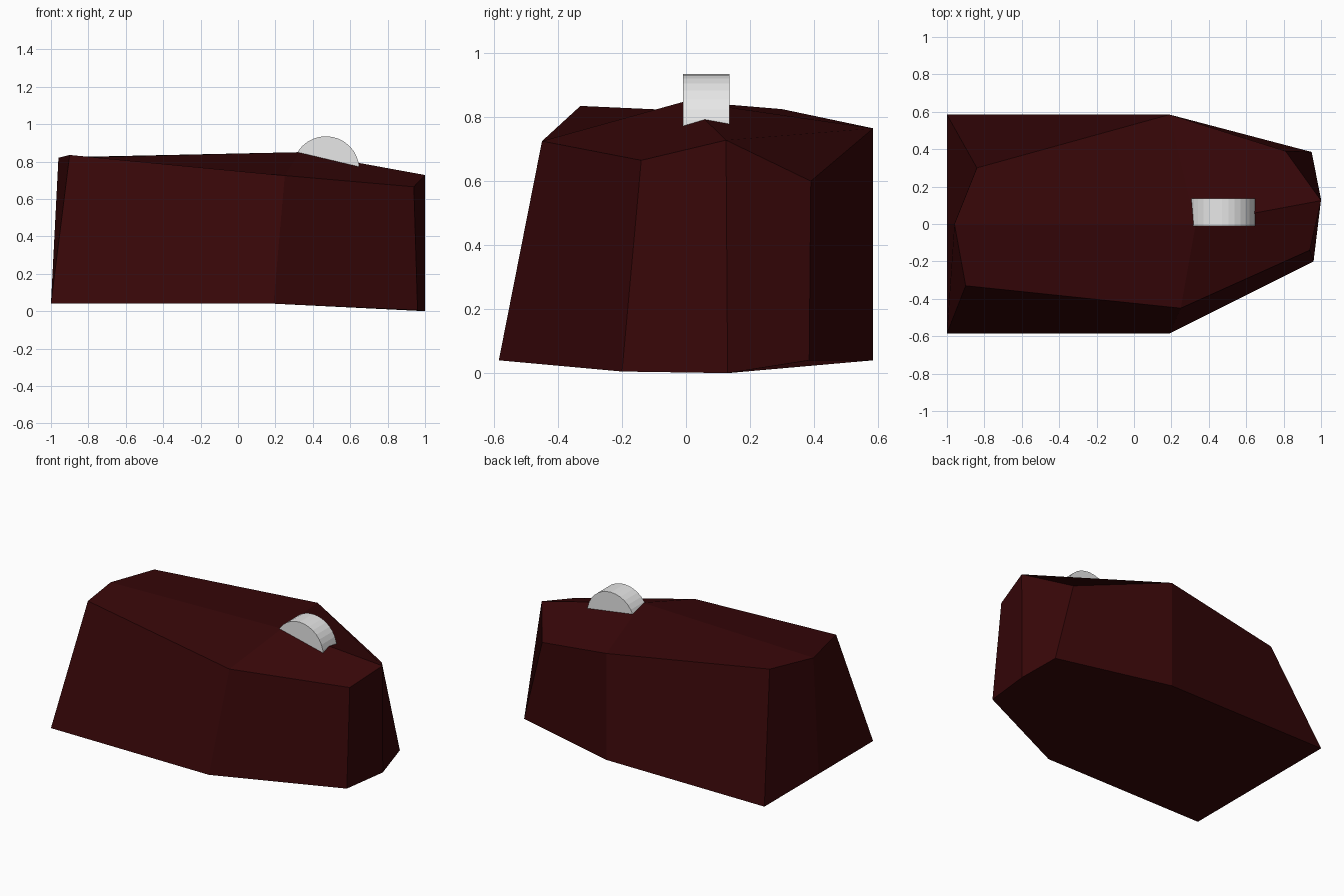
import bpy, math

cube = bpy.data.objects.get("Cube")
if cube:
    bpy.data.objects.remove(cube, do_unlink=True)


def make_material(name, rgb):
    mat = bpy.data.materials.new(name)
    color = (*rgb, 1.0)
    mat.use_nodes = True
    mat.diffuse_color = color
    bsdf = mat.node_tree.nodes["Principled BSDF"]
    bsdf.inputs["Base Color"].default_value = color
    bsdf.inputs["Roughness"].default_value = 0.8
    return mat


dark_red = make_material("dark_red", (0.038, 0.002, 0.0025))
light_grey = make_material("light_grey", (0.8, 0.8, 0.8))

# Faceted body: matching base and rim outlines, each closed around a centre
base = [(-1, -.585, .04), (.19, -.585, .04), (.96, -.2, .005), (1, .13, 0),
        (.95, .385, .04), (.19, .585, .04), (-1, .585, .04), (-1, 0, .04)]
rim = [(-.9, -.33, .835), (.25, -.45, .725), (.94, -.14, .665), (1, .125, .728),
       (.81, .39, .6), (.19, .585, .765), (-.84, .3, .825), (-.96, 0, .82)]
base_centre, ridge_peak = (.19, 0, .04), (.33, 0, .85)

n = len(base)
C, P = 2 * n, 2 * n + 1
r = range(n, 2 * n)

# Side walls
faces = []
for i in range(n):
    j = (i + 1) % n
    faces.append((j, r[j], r[i], i))
# Top facets meeting at the ridge peak
faces += [(r[7], r[0], r[1], P), (P, r[1], r[2], r[3]),
          (r[3], r[4], r[5], P), (r[6], r[7], P, r[5])]
# Underside
faces += [(7, C, 1, 0), (C, 3, 2, 1), (5, 4, 3, C), (6, 5, C, 7)]

mesh = bpy.data.meshes.new("body")
mesh.from_pydata(base + rim + [base_centre, ridge_peak], [], faces)
mesh.update()
mesh.materials.append(dark_red)
body = bpy.data.objects.new("body", mesh)
bpy.context.collection.objects.link(body)

# Wheel half sunk into the ridge
bpy.ops.mesh.primitive_cylinder_add(vertices=32, radius=0.179, depth=0.145,
                                    location=(0.47, 0.063, 0.756),
                                    rotation=(math.pi / 2, 0, 0))
wheel = bpy.context.object
wheel.name = wheel.data.name = "wheel"
wheel.data.materials.append(light_grey)
